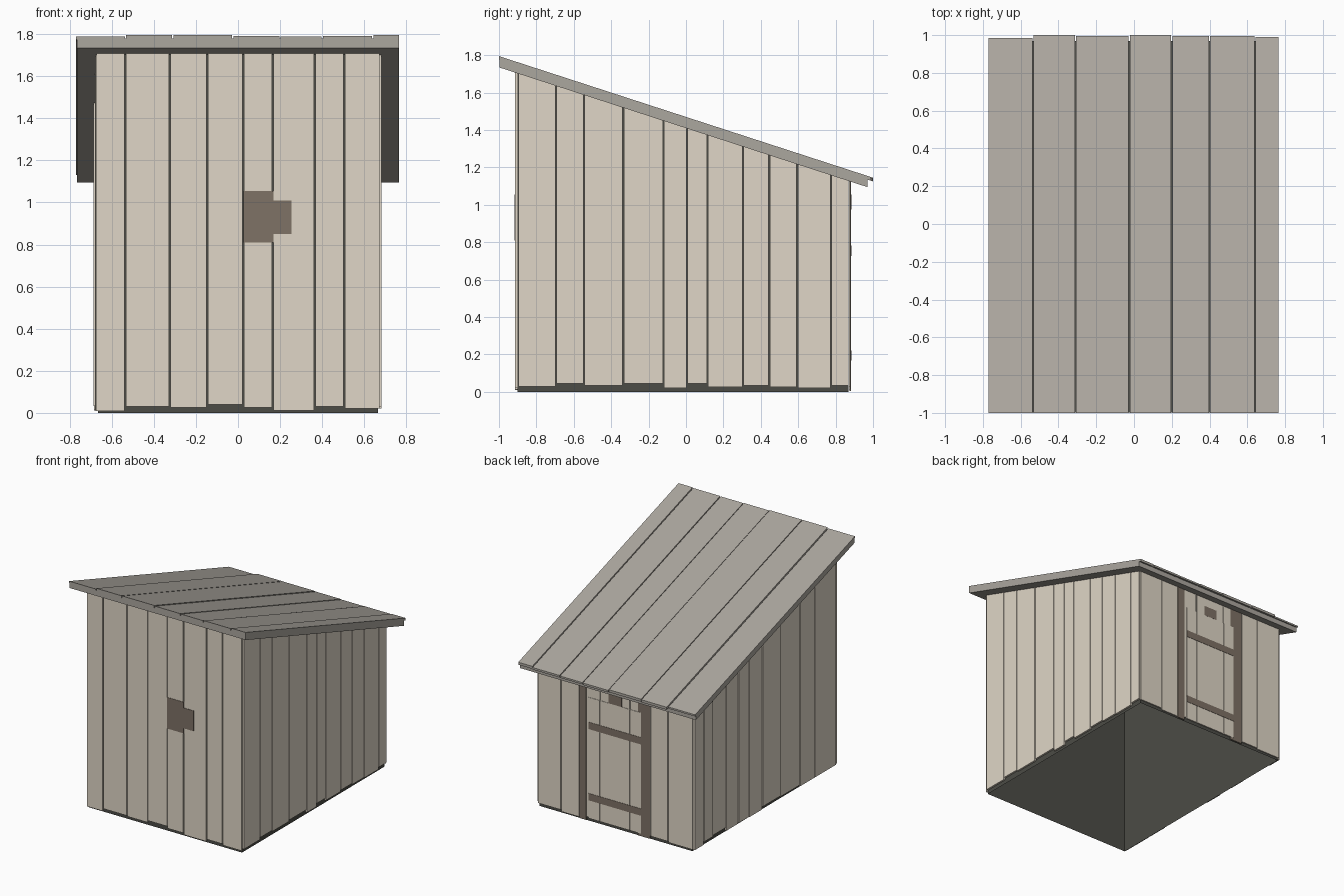
import bpy
import bmesh
import random

random.seed(4)
cube = bpy.data.objects.get("Cube")
if cube:
    bpy.data.objects.remove(cube)


def material(name, rgb):
    m = bpy.data.materials.new(name)
    m.use_nodes = True
    m.diffuse_color = (*rgb, 1)
    bsdf = next(n for n in m.node_tree.nodes if n.type == 'BSDF_PRINCIPLED')
    bsdf.inputs["Base Color"].default_value = (*rgb, 1)
    return m


PALE = material("pale_wood", (0.745, 0.677, 0.57))
GREY = material("grey_roof_wood", (0.41, 0.385, 0.345))
BROWN = material("brown_wood", (0.21, 0.168, 0.132))
DARK = material("dark_core", (0.072, 0.072, 0.061))


def roof(offset=0.0):
    """Height of the sloping roof underside, raised by an offset."""
    return lambda y: 1.735 + offset - 0.325 * (y + 1)


def flat(z):
    return lambda y: z


def add_block(bm, x, y, low, high, capped=True):
    """Block whose bottom and top heights depend on y, open at both ends if not capped."""
    rings = []
    for height in (low, high):
        rings.append([bm.verts.new((px, py, height(py))) for px, py in
                      ((x[0], y[0]), (x[1], y[0]), (x[1], y[1]), (x[0], y[1]))])
    a, b = rings
    if capped:
        bm.faces.new(a[::-1])
        bm.faces.new(b)
    for i in range(4):
        j = (i + 1) % 4
        bm.faces.new((a[i], a[j], b[j], b[i]))


def build(name, blocks, *mats):
    bm = bmesh.new()
    for block in blocks:
        add_block(bm, *block)
    bm.normal_update()
    # an optional second material goes on faces that look up
    if len(mats) > 1:
        for f in bm.faces:
            f.material_index = int(f.normal.z > 0.5)
    mesh = bpy.data.meshes.new(name)
    bm.to_mesh(mesh)
    bm.free()
    for m in mats:
        mesh.materials.append(m)
    ob = bpy.data.objects.new(name, mesh)
    bpy.context.collection.objects.link(ob)


def spans(edges, gap=0.007):
    return [(a + gap / 2, b - gap / 2) for a, b in zip(edges, edges[1:])]


# dark shell behind the planks, open underneath
build("shed_core", [((-0.665, 0.665), (-0.9, 0.87), flat(0), roof(), False)], DARK)

# front wall
front_edges = (-0.675, -0.535, -0.325, -0.145, 0.025, 0.165, 0.365, 0.505, 0.675)
front_low = (0.01, 0.03, 0.025, 0.04, 0.025, 0.012, 0.03, 0.02)
build("front_planks", [(s, (-0.913, -0.902), flat(z), roof())
                       for s, z in zip(spans(front_edges), front_low)], PALE)

# side wall in +x
side_edges = (-0.9, -0.695, -0.545, -0.335, -0.12, 0.005,
              0.115, 0.305, 0.445, 0.595, 0.775, 0.872)
side_low = (0.03, 0.045, 0.035, 0.045, 0.02, 0.045, 0.025, 0.035, 0.025, 0.02, 0.035)
build("left_side_planks", [((0.667, 0.681), s, flat(z), roof())
                           for s, z in zip(spans(side_edges), side_low)], PALE)

# opposite side wall
other_edges = (-0.9, -0.63, -0.445, -0.195, 0.03, 0.19, 0.32, 0.47, 0.64, 0.755, 0.872)
build("right_side_planks",
      [((-0.675 - random.uniform(0, 0.012), -0.667), s,
        flat(random.uniform(0.005, 0.04)), roof())
       for s in spans(other_edges)], PALE)

# back wall
back_edges = (-0.675, -0.46, -0.31, -0.13, 0.13, 0.31, 0.47, 0.675)
build("back_planks", [(s, (0.872, 0.88), flat(random.uniform(0.01, 0.035)), roof())
                      for s in spans(back_edges)], PALE)

# door in the back wall, with frame, battens and stop block
build("door_planks", [(s, (0.875, 0.8835), flat(0.025), flat(0.975))
                      for s in spans((-0.23, -0.13, 0.13, 0.23), 0.004)], PALE)
build("door_frame", [(x, (0.875, 0.882), flat(0.005), roof())
                     for x in ((-0.305, -0.2), (0.25, 0.31))], BROWN)
build("door_battens", [((-0.228, 0.228), (0.88, 0.886), flat(z), flat(z + 0.055))
                       for z in (0.167, 0.727)], BROWN)
build("door_stop", [((-0.06, 0.055), (0.875, 0.884), flat(0.975), flat(1.055))], BROWN)

# brown patch on the front wall
build("front_patch", [((0.025, 0.169), (-0.916, -0.908), flat(0.81), flat(1.055)),
                      ((0.169, 0.255), (-0.916, -0.908), flat(0.85), flat(1.01))], BROWN)

# roof slab, dark on top between the planks
build("roof_slab", [((-0.765, 0.765), (-0.998, 0.97), roof(), roof(0.044))], GREY, DARK)
roof_edges = (-0.772, -0.535, -0.31, -0.025, 0.2, 0.4, 0.64, 0.768)
roof_ends = (0.985, 1.0, 0.996, 1.0, 0.996, 0.995, 0.99)
roof_tops = (0.053, 0.06, 0.06, 0.056, 0.054, 0.056, 0.06)
build("roof_planks", [(s, (-1.0, end), roof(0.04), roof(top)) for s, end, top in
                      zip(spans(roof_edges, 0.006), roof_ends, roof_tops)], GREY)
